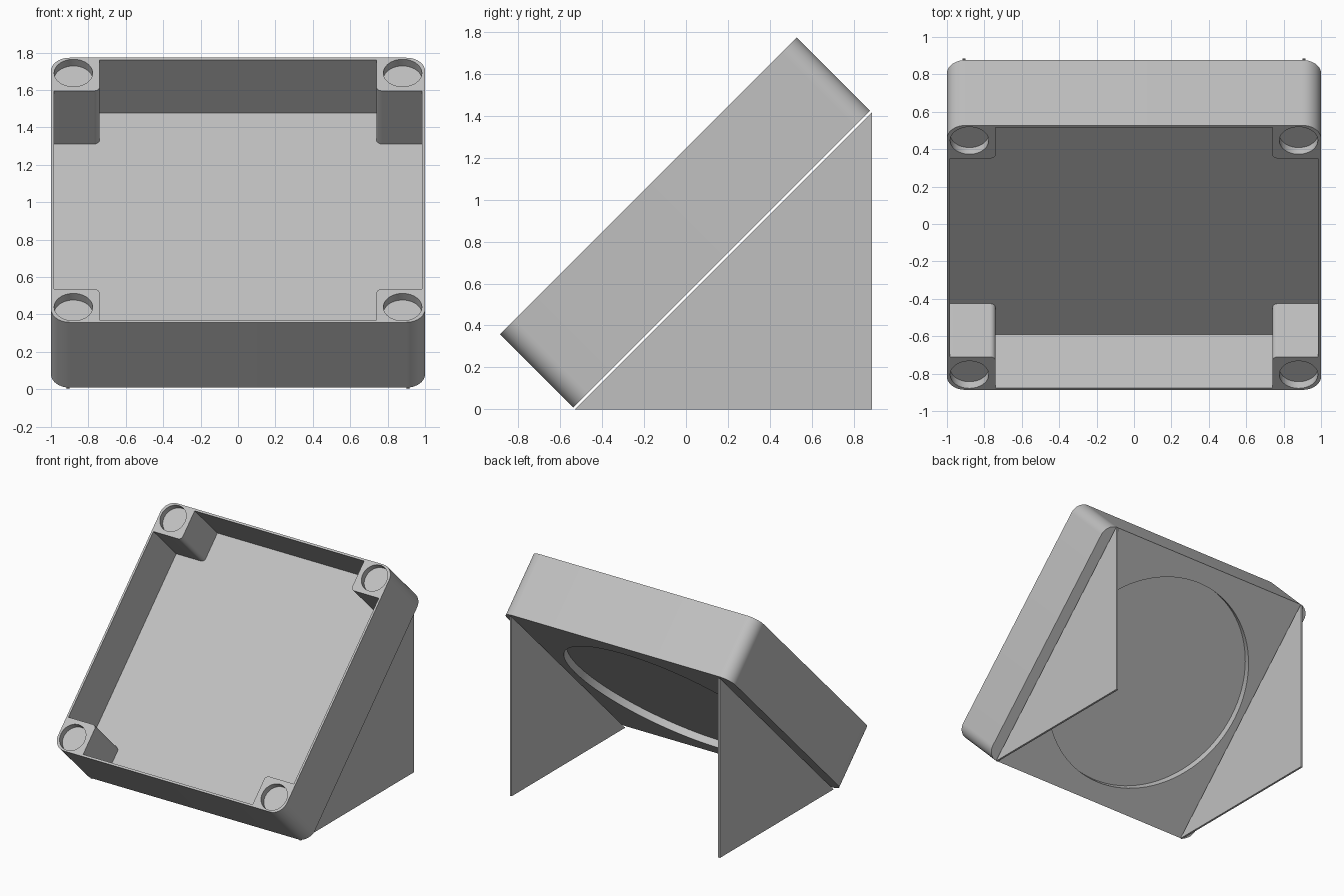
import bpy, bmesh, math
from mathutils import Matrix, Vector

if "Cube" in bpy.data.objects:
    bpy.data.objects.remove(bpy.data.objects["Cube"])

grey = bpy.data.materials.new("light grey plastic")
grey.diffuse_color = (0.53, 0.53, 0.53, 1)
grey.use_nodes = True
grey.node_tree.nodes["Principled BSDF"].inputs["Base Color"].default_value = grey.diffuse_color

# Sloped frame: local y runs up the slope, local z points out of the tray
SLOPE = Matrix.Translation((0, 0.178, 0.7075)) @ Matrix.Rotation(math.radians(45), 4, 'X')


def prism(name, outline, vec, matrix=Matrix.Identity(4)):
    """Extrude a closed outline of 3D points along vec."""
    bm = bmesh.new()
    face = bm.faces.new([bm.verts.new(p) for p in outline])
    ext = bmesh.ops.extrude_face_region(bm, geom=[face])
    bmesh.ops.translate(bm, vec=vec, verts=[v for v in ext['geom'] if isinstance(v, bmesh.types.BMVert)])
    bmesh.ops.recalc_face_normals(bm, faces=bm.faces)
    mesh = bpy.data.meshes.new(name)
    bm.to_mesh(mesh)
    bm.free()
    ob = bpy.data.objects.new(name, mesh)
    bpy.context.collection.objects.link(ob)
    mesh.materials.append(grey)
    ob.matrix_world = matrix
    return ob


def rounded(corners, z):
    """Outline with arcs: corners are (x, y, radius)."""
    pts = []
    n = len(corners)
    for i, (x, y, r) in enumerate(corners):
        c = Vector((x, y))
        if r == 0:
            pts.append((x, y, z))
            continue
        a = (Vector(corners[i - 1][:2]) - c).normalized() * r
        b = (Vector(corners[(i + 1) % n][:2]) - c).normalized() * r
        for k in range(11):
            t = math.radians(9 * k)
            p = c + a * (1 - math.sin(t)) + b * (1 - math.cos(t))
            pts.append((p.x, p.y, z))
    return pts


def circle(x, y, r, z, n):
    return [(x + r * math.cos(math.tau * i / n), y + r * math.sin(math.tau * i / n), z) for i in range(n)]


# Tray body
BOTTOM, TOP, FLOOR = 0.012, 0.506, 0.104
tray = prism("tray", rounded([(-1, -1, .1), (1, -1, .1), (1, 1, .1), (-1, 1, .1)], BOTTOM),
             (0, 0, TOP - BOTTOM), SLOPE)

# Cavity outline leaves a solid post in each corner
W, P, R = 0.984, 0.74, 0.03
quarter = [(W, P + .01, 0), (P, P + .01, R), (P, W, 0)]
cavity = []
for sx, sy in ((1, 1), (-1, 1), (-1, -1), (1, -1)):
    q = [(x * sx, y * sy, r) for x, y, r in quarter]
    cavity += q if sx * sy > 0 else q[::-1]
cutters = [prism("cavity_cutter", rounded(cavity, FLOOR), (0, 0, 0.6), SLOPE)]

# Round pockets on the posts
for sx in (-1, 1):
    for sy in (-1, 1):
        cutters.append(prism("pocket_cutter", circle(sx * .88, sy * .885, .103, TOP - .05, 48), (0, 0, .2), SLOPE))

# Large round recess under the tray
cutters.append(prism("recess_cutter", circle(0, 0, .85, -.1, 96), (0, 0, .1 + BOTTOM + .055), SLOPE))

for c in cutters:
    m = tray.modifiers.new("cut", 'BOOLEAN')
    m.operation = 'DIFFERENCE'
    m.solver = 'EXACT'
    m.object = c
bpy.context.view_layer.objects.active = tray
tray.select_set(True)
for m in list(tray.modifiers):
    bpy.ops.object.modifier_apply(modifier=m.name)
for c in cutters:
    bpy.data.objects.remove(c)
bpy.ops.object.shade_smooth_by_angle(angle=math.radians(30))

# Triangular side supports
for side, x in (("left", -.918), ("right", .902)):
    prism(side + "_support", [(x, -.53, 0), (x, .886, 0), (x, .886, 1.416)], (.016, 0, 0))
